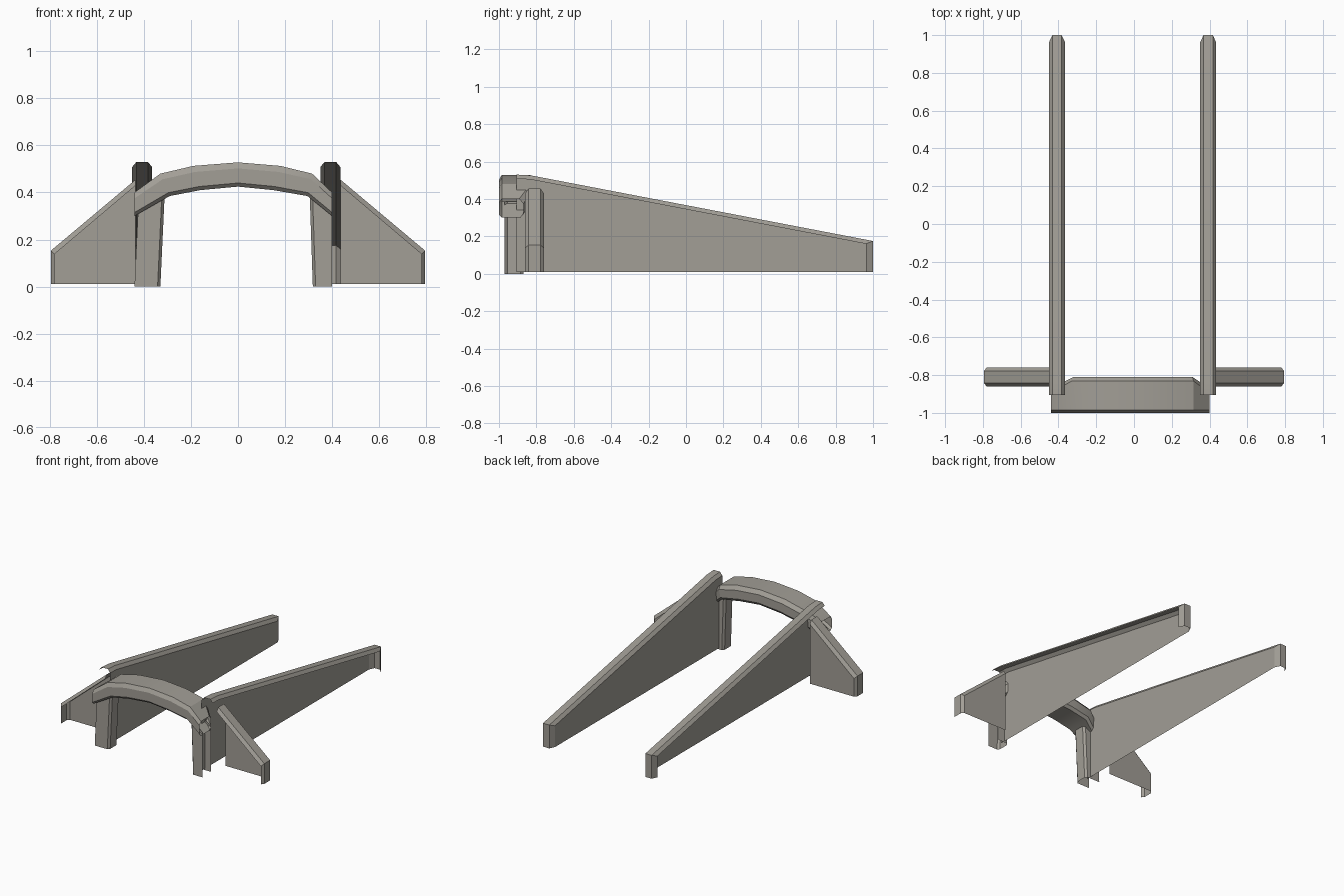
import bpy, bmesh, math

if "Cube" in bpy.data.objects:
    bpy.data.objects.remove(bpy.data.objects["Cube"])

stone = bpy.data.materials.new("warm grey stone")
stone.diffuse_color = (0.36, 0.342, 0.305, 1)
stone.use_nodes = True
stone.node_tree.nodes["Principled BSDF"].inputs["Base Color"].default_value = stone.diffuse_color


def make(name, verts, faces):
    me = bpy.data.meshes.new(name)
    me.from_pydata(verts, [], faces)
    bm = bmesh.new()
    bm.from_mesh(me)
    bmesh.ops.remove_doubles(bm, verts=bm.verts, dist=0.0005)
    bmesh.ops.recalc_face_normals(bm, faces=bm.faces)
    bm.to_mesh(me)
    bm.free()
    me.materials.append(stone)
    me.shade_smooth()
    me.set_sharp_from_angle(angle=math.radians(25))
    ob = bpy.data.objects.new(name, me)
    bpy.context.collection.objects.link(ob)
    return ob


def skin(rows, closed):
    """Quads between neighbouring rows of equal length."""
    n = len(rows[0])
    verts = [p for r in rows for p in r]
    faces = []
    for i in range(len(rows) - 1):
        for j in range(n if closed else n - 1):
            k = (j + 1) % n
            faces.append((i*n + j, i*n + k, i*n + n + k, i*n + n + j))
    return verts, faces


def coped_panel(name, outer, inset, d0, d1, place):
    """One side sheet at d0 with a chamfered coping running across to d1."""
    c = math.copysign(0.018, d1 - d0)
    rows = [[place(d, u, z) for u, z in path] for d, path in
            ((d0, inset), (d0 + c, outer), (d1 - c, outer), (d1, inset))]
    verts, faces = skin(rows, False)
    verts.append(place(d0, outer[0][0], 0.01))
    faces.append(tuple(range(len(outer))) + (len(verts) - 1,))
    make(name, verts, faces)


# Long sloping side walls, open on their outer side
wall_out = [(-0.905, 0.53), (-0.83, 0.526), (1.0, 0.175), (1.0, 0.01)]
wall_in = [(-0.905, 0.508), (-0.83, 0.504), (0.962, 0.16), (0.962, 0.01)]
for side, a, b in (("right", 0.35, 0.435), ("left", -0.365, -0.45)):
    coped_panel(side + "_long_wall", wall_out, wall_in, a, b,
                lambda d, u, z: (d, u, z))

# Short sloping wing walls, open at the front
wing_out = [(0.435, 0.455), (0.795, 0.153), (0.795, 0.01)]
wing_in = [(0.435, 0.43), (0.78, 0.138), (0.78, 0.01)]
for side, s in (("right", 1), ("left", -1)):
    coped_panel(side + "_wing_wall", wing_out, wing_in, -0.76, -0.86,
                lambda d, u, z: (s*u, d, z))

# Arch beam: chamfered section swept over seven stations
stations = [  # x top, z top, x bottom, z bottom, back y
    (-0.44, 0.40, -0.44, 0.30, -0.87), (-0.33, 0.48, -0.29, 0.385, -0.81),
    (-0.19, 0.513, -0.16, 0.41, -0.81), (0, 0.528, 0, 0.425, -0.81),
    (0.18, 0.513, 0.15, 0.41, -0.81), (0.315, 0.48, 0.295, 0.385, -0.81),
    (0.40, 0.40, 0.40, 0.30, -0.87)]
rows = []
for xt, zt, xb, zb, yb in stations:
    sec = [(-0.985, 0), (yb - 0.022, 0), (yb, 0.25), (yb, 0.82),
           (yb - 0.015, 1), (-0.985, 1), (-1.0, 0.85), (-1.0, 0.25)]
    rows.append([(xt + (xb - xt)*t, y, zt + (zb - zt)*t) for y, t in sec])
make("arch_beam", *skin(rows, True))

# Tapered legs under the arch: front, inner and back faces
for side, xo0, xo1, xi0, xi1 in (("left", -0.44, -0.425, -0.33, -0.312),
                                 ("right", 0.40, 0.40, 0.318, 0.305)):
    s = 1 if xo0 > 0 else -1
    rows = [[(xo, -0.97, z), (xi + s*0.012, -0.97, z), (xi, -0.955, z),
             (xi, -0.885, z), (xi + s*0.012, -0.87, z), (xo, -0.87, z)]
            for z, xo, xi in ((0, xo0, xi0), (0.385, xo1, xi1))]
    # lower the outer top corner so the leg stays beneath the arch
    for j in (0, 5):
        x, y, z = rows[1][j]
        rows[1][j] = (x, y, 0.32)
    make(side + "_arch_leg", *skin(rows, False))
